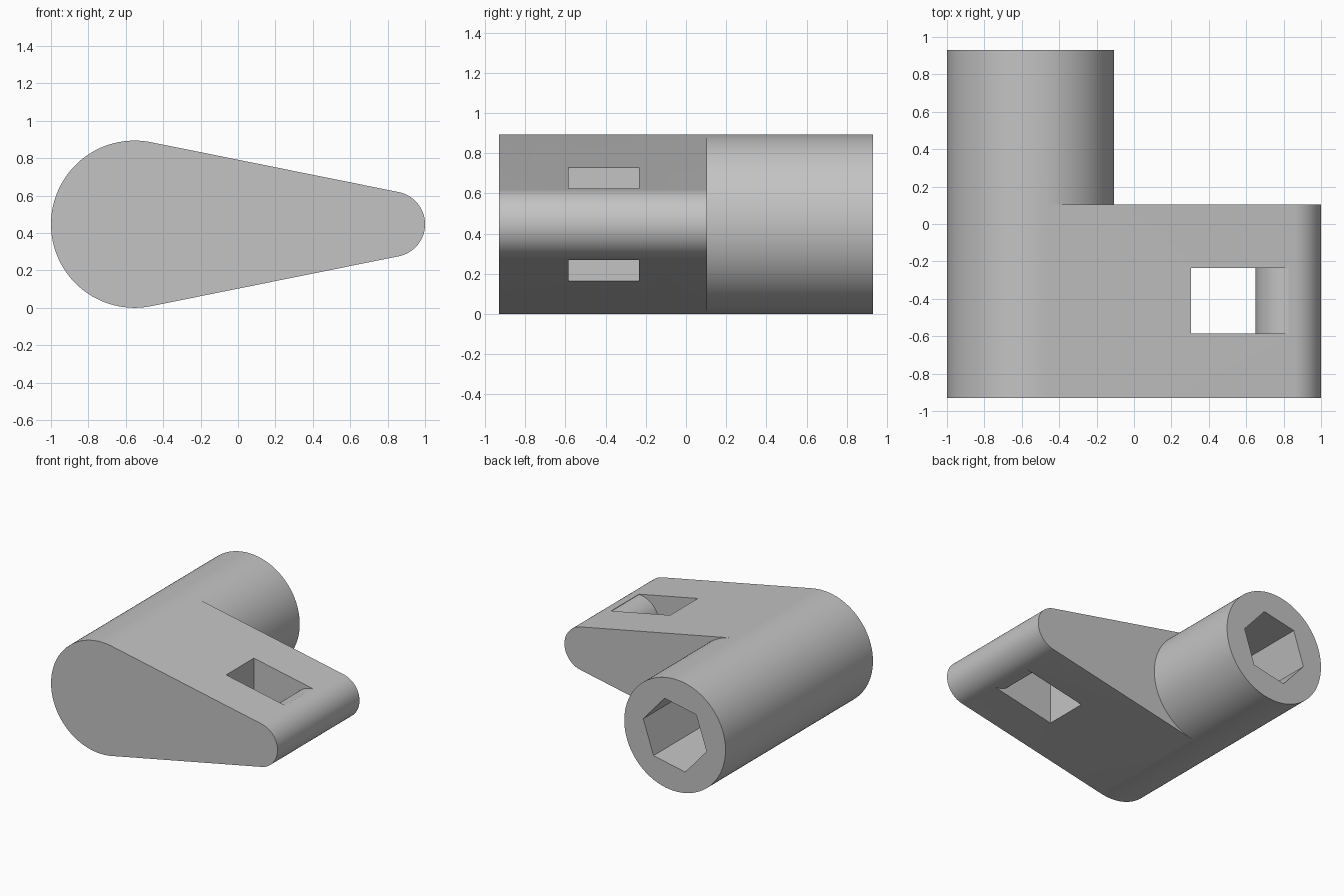
import bpy, bmesh, math

default = bpy.data.objects.get("Cube")
if default:
    bpy.data.objects.remove(default, do_unlink=True)

R, r = 0.447, 0.175              # hub and tip radii
HUB, TIP, Z = -0.553, 0.825, R   # centres of the two rounds
FRONT, STEP, BACK = -0.93, 0.105, 0.93
TANGENT = math.acos((R - r) / (TIP - HUB))

grey = bpy.data.materials.new("grey")
grey.use_nodes = True
grey.diffuse_color = (0.55, 0.55, 0.55, 1)
grey.node_tree.nodes["Principled BSDF"].inputs["Base Color"].default_value = grey.diffuse_color


def arc(cx, radius, start, end, steps):
    angles = [start + (end - start) * i / steps for i in range(steps + 1)]
    return [(cx + radius * math.cos(a), Z + radius * math.sin(a)) for a in angles]


def make_object(name, bm):
    bmesh.ops.recalc_face_normals(bm, faces=bm.faces)
    mesh = bpy.data.meshes.new(name)
    bm.to_mesh(mesh)
    bm.free()
    mesh.materials.append(grey)
    obj = bpy.data.objects.new(name, mesh)
    bpy.context.collection.objects.link(obj)
    return obj


def ring(bm, points, y):
    return [bm.verts.new((x, y, z)) for x, z in points]


def bridge(bm, a, b):
    for i in range(len(a)):
        j = (i + 1) % len(a)
        bm.faces.new((a[i], a[j], b[j], b[i]))


def prism(name, points, y0, y1):
    bm = bmesh.new()
    a, b = ring(bm, points, y0), ring(bm, points, y1)
    bridge(bm, a, b)
    bm.faces.new(a)
    bm.faces.new(b)
    return make_object(name, bm)


# Body: tapered arm in front, round hub carried on to the back
hub_arc = arc(HUB, R, TANGENT, 2 * math.pi - TANGENT, 64)
tip_arc = arc(TIP, r, -TANGENT, TANGENT, 40)
inner_arc = arc(HUB, R, -TANGENT, TANGENT, 48)[1:-1]
bm = bmesh.new()
front = ring(bm, hub_arc + tip_arc, FRONT)
hub, tip = ring(bm, hub_arc, STEP), ring(bm, tip_arc, STEP)
inner = ring(bm, inner_arc, STEP)
rear = ring(bm, hub_arc + inner_arc, BACK)
bridge(bm, front, hub + tip)
bridge(bm, hub + inner, rear)
bm.faces.new(front)
bm.faces.new(rear)
bm.faces.new([hub[-1]] + tip + [hub[0]] + inner[::-1])
body = make_object("lever_body", bm)

# Slot that leaves a round bar at the tip
bar_side = arc(TIP, r, math.pi / 2, 1.5 * math.pi, 40)
slot = prism("slot_cutter", [(0.305, 1.2), (TIP, 1.2)] + bar_side
             + [(TIP, -0.3), (0.305, -0.3)], -0.585, -0.235)

# Hexagonal socket in the back of the hub
turn = math.pi / 2 - TANGENT
socket = prism("socket_cutter", arc(HUB, 0.285, turn, turn + 2 * math.pi, 6)[:-1], 0.0, 1.1)

bpy.ops.object.select_all(action="DESELECT")
body.select_set(True)
bpy.context.view_layer.objects.active = body
for cutter in (slot, socket):
    cutter.hide_render = True
    mod = body.modifiers.new("cut", "BOOLEAN")
    mod.operation, mod.solver, mod.object = "DIFFERENCE", "EXACT", cutter
    bpy.ops.object.modifier_apply(modifier=mod.name)
    bpy.data.objects.remove(cutter, do_unlink=True)

bpy.ops.object.shade_smooth_by_angle(angle=math.radians(25))
